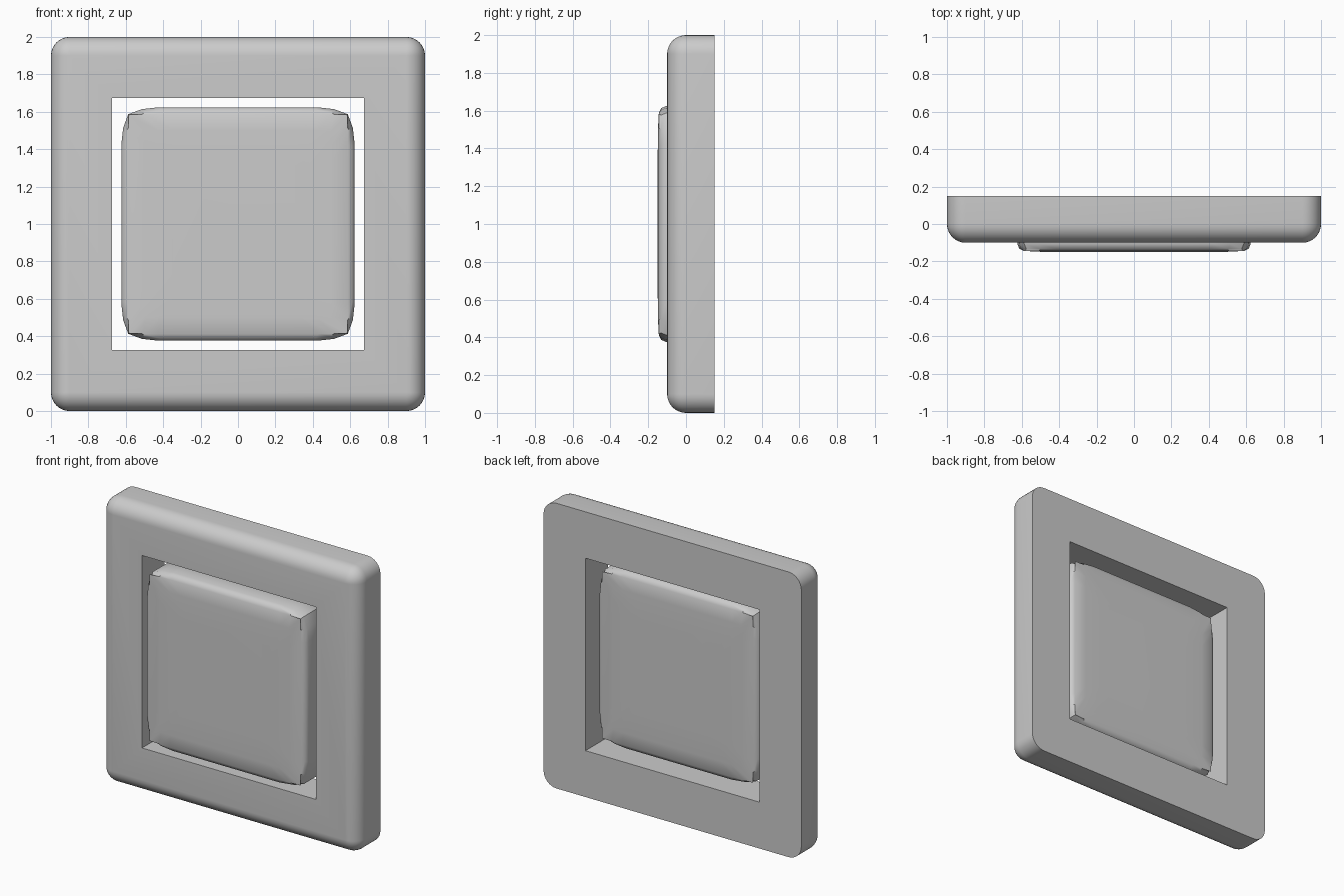
import bpy, bmesh, math

if "Cube" in bpy.data.objects:
    bpy.data.objects.remove(bpy.data.objects["Cube"])

CZ = 1.0  # height of the plate centre


def arc(r, n=8):
    """Corner insets of a quarter circle, from the +x side to the +z side."""
    return [(r * (1 - math.cos(a)), r * (1 - math.sin(a)))
            for a in (math.pi / 2 * i / n for i in range(n + 1))]


def ring(half, corner, y):
    """Square outline at depth y whose corner is repeated by quarter turns."""
    pts = []
    for c, s in [(1, 0), (0, 1), (-1, 0), (0, -1)]:
        for du, dv in corner:
            u, v = half - du, half - dv
            pts.append((c * u - s * v, y, CZ + s * u + c * v))
    return pts


def loft(name, rings, closed, angle):
    """Skin a stack of rings; closed joins last to first, else ends are capped."""
    bm = bmesh.new()
    loops = [[bm.verts.new(p) for p in r] for r in rings]
    pairs = list(zip(loops, loops[1:]))
    if closed:
        pairs.append((loops[-1], loops[0]))
    for a, b in pairs:
        n = len(a)
        for i in range(n):
            j = (i + 1) % n
            bm.faces.new((a[i], a[j], b[j], b[i]))
    if not closed:
        bm.faces.new(loops[0])
        bm.faces.new(loops[-1])
    bmesh.ops.remove_doubles(bm, verts=bm.verts, dist=1e-5)
    bmesh.ops.recalc_face_normals(bm, faces=bm.faces)
    me = bpy.data.meshes.new(name)
    bm.to_mesh(me)
    bm.free()
    ob = bpy.data.objects.new(name, me)
    bpy.context.collection.objects.link(ob)
    bpy.ops.object.select_all(action='DESELECT')
    ob.select_set(True)
    bpy.context.view_layer.objects.active = ob
    bpy.ops.object.shade_smooth_by_angle(angle=math.radians(angle))
    return ob


# Frame: flat back, rounded front rim, sharp square opening
R, N = 0.1, 8
rings = [ring(0.675, arc(0, N), 0.15), ring(1, arc(R, N), 0.15)]
for k in range(N + 1):
    t = math.pi / 2 * k / N
    inset = R * (1 - math.cos(t))
    rings.append(ring(1 - inset, arc(R - inset, N), -R * math.sin(t)))
rings.append(ring(0.675, arc(0, N), -0.1))
loft("frame", rings, True, 35)

# Rocker: floating cushion-edged slab, slightly domed front and back
side = [(0, 0.2), (0.01, 0.11), (0.037, 0.037), (0.11, 0.01), (0.2, 0)]
face = [(0, 0.16), (0.001, 0.08), (0.004, 0.004), (0.08, 0.001), (0.16, 0)]
half_profile = [(0.35, 0.125), (0.5, 0.1235), (0.588, 0.119),
                (0.613, 0.107), (0.624, 0.082)]
rings = []
for sgn, prof in ((-1, half_profile), (1, half_profile[::-1])):
    for h, d in prof:
        rings.append(ring(h, side if h > 0.6 else face, -0.025 + sgn * d))
loft("rocker", rings, False, 40)
